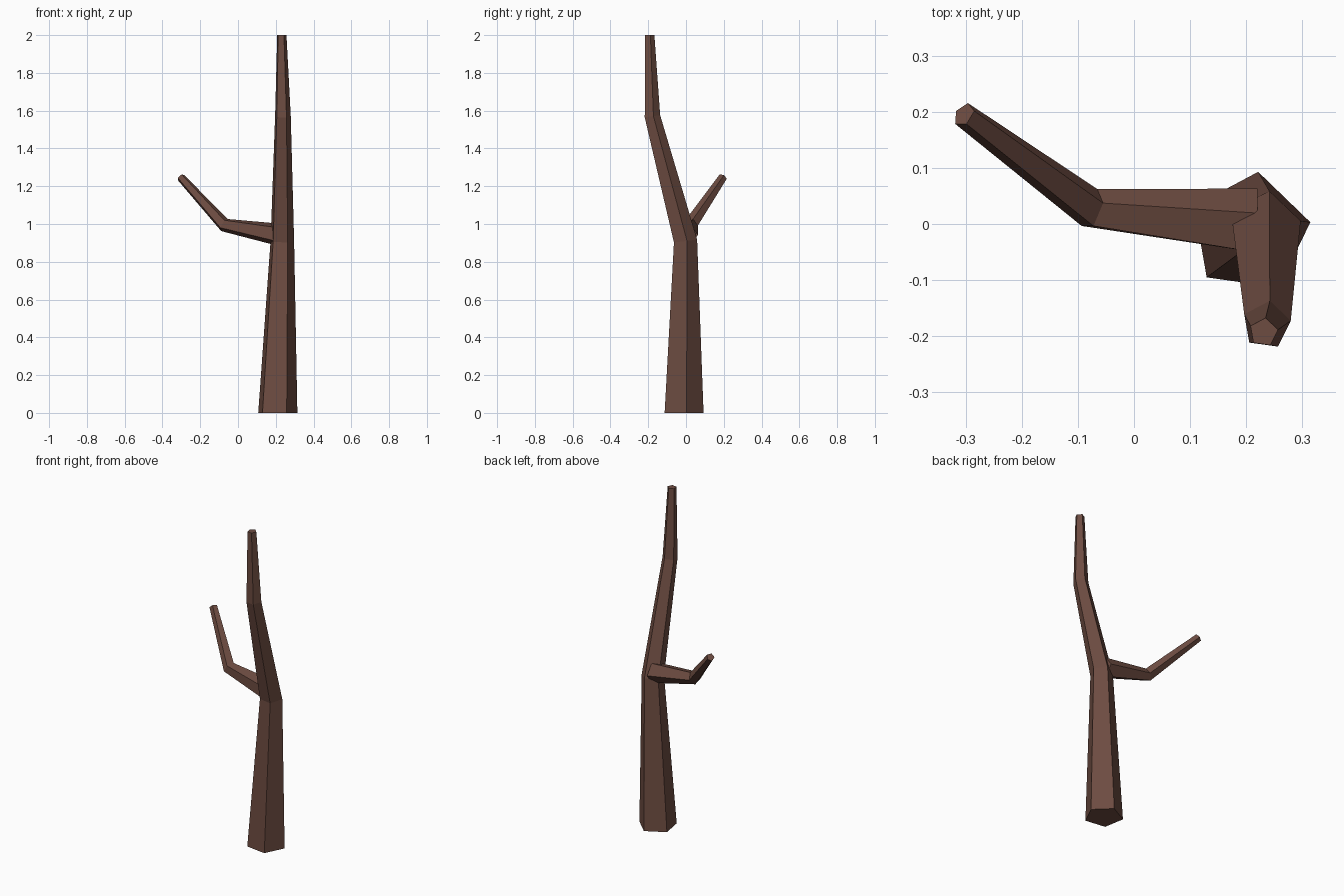
import bpy, bmesh, math
from mathutils import Vector

if "Cube" in bpy.data.objects:
    bpy.data.objects.remove(bpy.data.objects["Cube"])

bark = bpy.data.materials.new("brown bark")
bark.diffuse_color = (0.153, 0.072, 0.053, 1)
bark.use_nodes = True
bark.node_tree.nodes["Principled BSDF"].inputs["Base Color"].default_value = bark.diffuse_color


def limb(name, path, ref, start):
    """Five-sided tapering tube; path holds (centre, radius, ring normal or None)."""
    bm = bmesh.new()
    pts = [Vector(p[0]) for p in path]
    rings = []
    for i, (c, r, normal) in enumerate(path):
        n = Vector(normal) if normal else Vector()
        if not normal:  # mitre direction between neighbouring segments
            if i > 0:
                n += (pts[i] - pts[i - 1]).normalized()
            if i < len(pts) - 1:
                n += (pts[i + 1] - pts[i]).normalized()
        n.normalize()
        u = (Vector(ref) - n * n.dot(Vector(ref))).normalized()
        v = n.cross(u)
        angles = [math.radians(start + 72 * k) for k in range(5)]
        rings.append([bm.verts.new(pts[i] + r * (u * math.cos(a) + v * math.sin(a)))
                      for a in angles])
    for a, b in zip(rings, rings[1:]):
        for k in range(5):
            j = (k + 1) % 5
            bm.faces.new((a[k], a[j], b[j], b[k]))
    bm.faces.new(rings[0][::-1])
    bm.faces.new(rings[-1])
    bmesh.ops.recalc_face_normals(bm, faces=bm.faces)
    mesh = bpy.data.meshes.new(name)
    bm.to_mesh(mesh)
    bm.free()
    mesh.materials.append(bark)
    bpy.context.collection.objects.link(bpy.data.objects.new(name, mesh))


# Trunk with two bends
limb("trunk", [((0.206, -0.016, 0), 0.11, (0, 0, 1)),
               ((0.232, -0.006, 0.91), 0.066, None),
               ((0.236, -0.18, 1.57), 0.044, None),
               ((0.231, -0.193, 2.0), 0.026, (0, 0, 1))], (1, 0, 0), 10)

# Side branch, rooted inside the trunk
limb("side_branch", [((0.22, 0.0, 0.942), 0.063, (-1, 0, 0)),
                     ((-0.075, 0.026, 0.996), 0.038, None),
                     ((-0.303, 0.195, 1.247), 0.023, None)], (0, 1, 0), -72)
